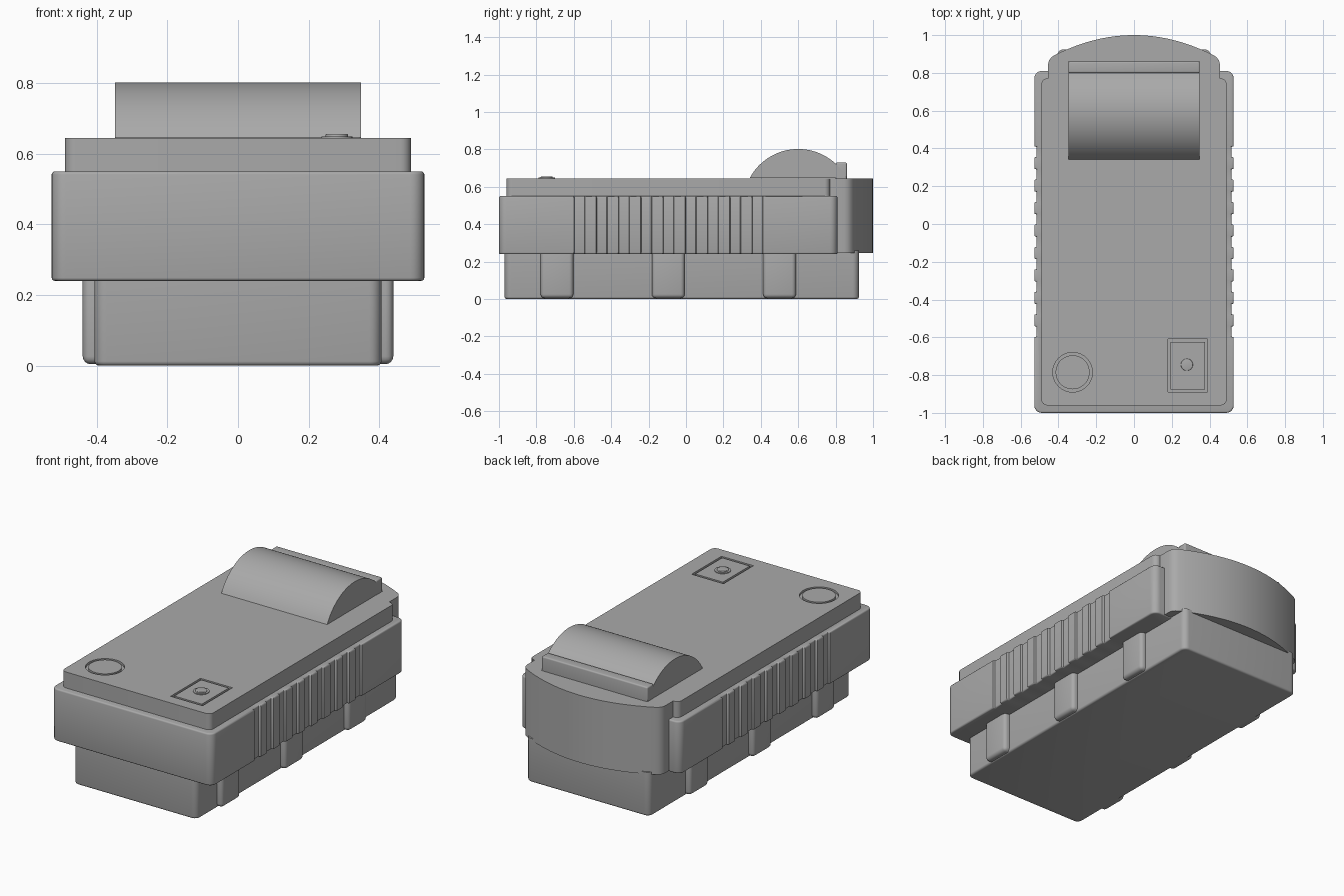
import bpy, bmesh, math

if "Cube" in bpy.data.objects:
    bpy.data.objects.remove(bpy.data.objects["Cube"])

grey = bpy.data.materials.new("plain grey")
grey.diffuse_color = (0.40, 0.40, 0.40, 1)
grey.use_nodes = True
grey.node_tree.nodes["Principled BSDF"].inputs["Base Color"].default_value = grey.diffuse_color


def finish(name, bm):
    bmesh.ops.recalc_face_normals(bm, faces=bm.faces)
    me = bpy.data.meshes.new(name)
    bm.to_mesh(me)
    bm.free()
    me.materials.append(grey)
    ob = bpy.data.objects.new(name, me)
    bpy.context.collection.objects.link(ob)
    return ob


def smooth(ob):
    bpy.ops.object.select_all(action='DESELECT')
    ob.select_set(True)
    bpy.context.view_layer.objects.active = ob
    bpy.ops.object.shade_smooth_by_angle(angle=math.radians(32))


def arc(cx, cy, r, a0, a1, n=6):
    return [(cx + r * math.cos(math.radians(a0 + (a1 - a0) * i / n)),
             cy + r * math.sin(math.radians(a0 + (a1 - a0) * i / n))) for i in range(n + 1)]


def rounded(x0, x1, y0, y1, r):
    return (arc(x1 - r, y0 + r, r, -90, 0) + arc(x1 - r, y1 - r, r, 0, 90)
            + arc(x0 + r, y1 - r, r, 90, 180) + arc(x0 + r, y0 + r, r, 180, 270))


def prism(name, pts, z0, z1, low=0, high=0):
    """Extruded outline with optional rounding of its lower and upper rims."""
    bm = bmesh.new()
    bottom = bm.faces.new([bm.verts.new((x, y, z0)) for x, y in pts])
    bmesh.ops.extrude_face_region(bm, geom=[bottom], use_keep_orig=True)
    new = [v for v in bm.verts if v not in set(bottom.verts)]
    for v in new:
        v.co.z = z1
    for z, r in ((z0, low), (z1, high)):
        if r:
            rim = [e for e in bm.edges if all(abs(v.co.z - z) < 1e-5 for v in e.verts)]
            bmesh.ops.bevel(bm, geom=rim, offset=r, segments=3, profile=0.5,
                            affect='EDGES', clamp_overlap=True)
    return finish(name, bm)


def box(name, x0, x1, y0, y1, z0, z1, r=0):
    bm = bmesh.new()
    bmesh.ops.create_cube(bm, size=1)
    for v in bm.verts:
        v.co = ((x0 + x1) / 2 + v.co.x * (x1 - x0), (y0 + y1) / 2 + v.co.y * (y1 - y0),
                (z0 + z1) / 2 + v.co.z * (z1 - z0))
    if r:
        bmesh.ops.bevel(bm, geom=bm.edges[:], offset=r, segments=4, profile=0.5, affect='EDGES')
    return finish(name, bm)


def groove(target, outer, inner):
    """Cuts a thin closed channel between two matching outlines into the lid."""
    bm = bmesh.new()
    n = len(outer)
    rings = [[bm.verts.new((x, y, z)) for x, y in pts]
             for pts, z in ((outer, 0.632), (outer, 0.67), (inner, 0.67), (inner, 0.632))]
    for k in range(4):
        a, b = rings[k], rings[(k + 1) % 4]
        for i in range(n):
            bm.faces.new((a[i], a[(i + 1) % n], b[(i + 1) % n], b[i]))
    cutter = finish("groove_cutter", bm)
    cutter.hide_render = True
    mod = target.modifiers.new("groove", 'BOOLEAN')
    mod.operation, mod.solver, mod.object = 'DIFFERENCE', 'EXACT', cutter
    bpy.context.view_layer.objects.active = target
    bpy.ops.object.modifier_apply(modifier=mod.name)
    bpy.data.objects.remove(cutter)


# lower housing and its side ribs
smooth(prism("lower_housing", rounded(-0.407, 0.407, -0.97, 0.925, 0.035), 0, 0.26, low=0.012))
for i, y in enumerate((-0.69, -0.095, 0.5)):
    smooth(box(f"side_rib_{i + 1}", -0.44, 0.44, y - 0.0875, y + 0.0875, 0.004, 0.28, 0.022))

# middle housing with grip grooves along both sides
W, D = 0.528, 0.012
notches = []
for k in range(9):
    y = -0.6 + 0.119 * k
    notches += [(W, y), (W - D, y + 0.004), (W - D, y + 0.056), (W, y + 0.06)]
half = arc(W - 0.04, -0.96, 0.04, -90, 0) + notches + arc(W - 0.04, 0.77, 0.04, 0, 90)
smooth(prism("middle_housing", half + [(-x, y) for x, y in reversed(half)],
             0.24, 0.55, low=0.009, high=0.009))

# lid with a round and a rectangular panel groove
lid = prism("lid", rounded(-0.49, 0.49, -0.96, 0.77, 0.03), 0.53, 0.645)
groove(lid, arc(-0.325, -0.785, 0.105, 0, 351, 39), arc(-0.325, -0.785, 0.09, 0, 351, 39))
groove(lid, [(0.18, -0.89), (0.39, -0.89), (0.39, -0.61), (0.18, -0.61)],
       [(0.194, -0.876), (0.376, -0.876), (0.376, -0.624), (0.194, -0.624)])
smooth(lid)

# small knob on the rectangular panel
smooth(prism("knob_base", arc(0.28, -0.745, 0.044, 0, 345, 23), 0.64, 0.649))
smooth(prism("knob", arc(0.28, -0.745, 0.032, 0, 345, 23), 0.64, 0.656, high=0.004))

# curved rear end
back = [(0.455, 0.77), (0.455, 0.845), (0.45, 0.866), (0.438, 0.882)]
back += [(0.42 - 0.035 * i, 1 - 0.6 * (0.42 - 0.035 * i) ** 2) for i in range(13)]
smooth(prism("rear_end", back + [(-x, y) for x, y in reversed(back[:-1])], 0.245, 0.645))

# domed roller cover: circular segment swept across x
bm = bmesh.new()
profile = arc(0.6, 0.508, 0.294, 28, 152, 32)
f = bm.faces.new([bm.verts.new((-0.348, y, z)) for y, z in profile])
ext = bmesh.ops.extrude_face_region(bm, geom=[f], use_keep_orig=True)
for g in ext["geom"]:
    if isinstance(g, bmesh.types.BMVert):
        g.co.x = 0.348
smooth(finish("roller_cover", bm))

# upright plate behind the cover
smooth(box("back_plate", -0.348, 0.348, 0.80, 0.86, 0.60, 0.73, 0.008))
